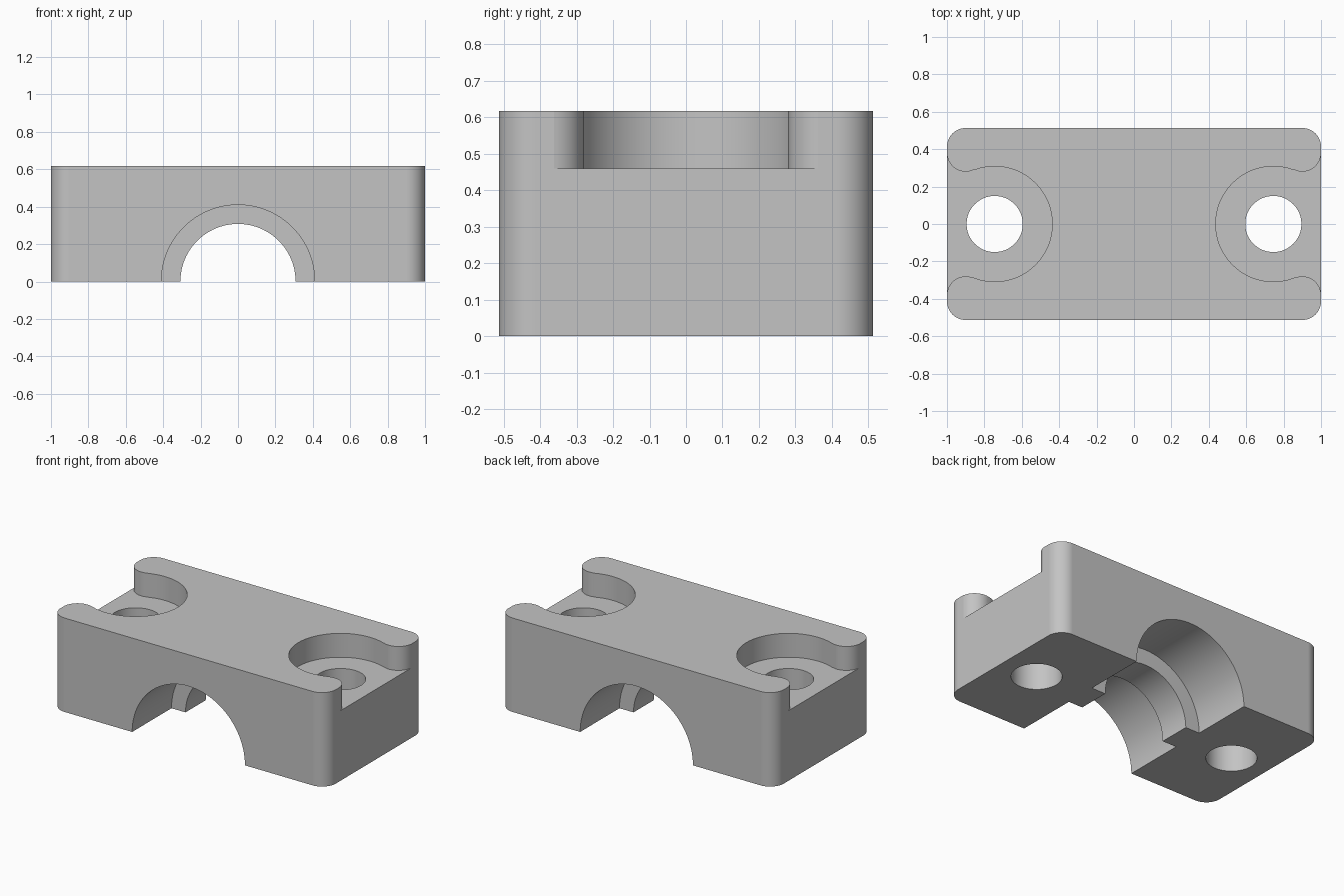
import bpy
import bmesh
from math import atan2, cos, pi, radians, sin
from mathutils import Matrix, Vector

cube = bpy.data.objects.get("Cube")
if cube:
    bpy.data.objects.remove(cube, do_unlink=True)

HALF_X, HALF_Y, HEIGHT = 1.0, 0.513, 0.617
CORNER = 0.1
BOLT_X, BOLT_R = 0.745, 0.15
POCKET_R, POCKET_FLOOR = 0.308, 0.46
POST = Vector((0.9, 0.38))
BORE_R, RIB_R, RIB_HALF = 0.41, 0.308, 0.105

grey = bpy.data.materials.new("plain grey")
grey.use_nodes = True
colour = (0.55, 0.55, 0.55, 1)
grey.diffuse_color = colour
grey.node_tree.nodes["Principled BSDF"].inputs["Base Color"].default_value = colour


def arc(cx, cy, r, start, end, steps):
    return [(cx + r * cos(start + (end - start) * i / steps),
             cy + r * sin(start + (end - start) * i / steps))
            for i in range(steps + 1)]


def circle(cx, cy, r, steps=96):
    return arc(cx, cy, r, 0, 2 * pi, steps)[:-1]


def prism(name, outline, low, high, turn=None):
    """Extrude a flat outline from low to high, then optionally rotate it."""
    bm = bmesh.new()
    face = bm.faces.new([bm.verts.new((x, y, low)) for x, y in outline])
    top = bmesh.ops.extrude_face_region(bm, geom=[face])["geom"]
    bmesh.ops.translate(bm, vec=(0, 0, high - low),
                        verts=[v for v in top if isinstance(v, bmesh.types.BMVert)])
    if turn:
        bm.transform(turn)
    bmesh.ops.recalc_face_normals(bm, faces=bm.faces)
    mesh = bpy.data.meshes.new(name)
    bm.to_mesh(mesh)
    bm.free()
    mesh.materials.append(grey)
    obj = bpy.data.objects.new(name, mesh)
    bpy.context.collection.objects.link(obj)
    return obj


# Block with rounded upright corners
outline = []
for i, (sx, sy) in enumerate([(1, 1), (-1, 1), (-1, -1), (1, -1)]):
    outline += arc(sx * (HALF_X - CORNER), sy * (HALF_Y - CORNER), CORNER,
                   i * pi / 2, (i + 1) * pi / 2, 16)
block = prism("clamp_block", outline, 0, HEIGHT)

# Pocket outline: round seat flowing into the rounded corner posts
tangent = atan2(POST.y, POST.x - BOLT_X)
flare = arc(POST.x, POST.y, CORNER, radians(-10), tangent - pi, 20)
seat = arc(BOLT_X, 0, POCKET_R, tangent, 2 * pi - tangent, 72)
pocket = ([(1.1, flare[0][1])] + flare + seat[1:]
          + [(x, -y) for x, y in reversed(flare)][1:] + [(1.1, -flare[0][1])])

# Cutters for the bolt seats, bolt holes, and stepped bore
cutters = []
for side, label in ((1, "left"), (-1, "right")):
    cutters.append(prism(f"{label}_pocket_cutter", [(side * x, y) for x, y in pocket],
                         POCKET_FLOOR, 1))
    cutters.append(prism(f"{label}_bolt_cutter", circle(side * BOLT_X, 0, BOLT_R), -0.2, 1))
along_y = Matrix.Rotation(pi / 2, 4, "X")
cutters.append(prism("rib_bore_cutter", circle(0, 0, RIB_R), -1, 1, along_y))
for name, low, high in (("front", RIB_HALF, 1), ("back", -1, -RIB_HALF)):
    cutters.append(prism(f"{name}_bore_cutter", circle(0, 0, BORE_R), low, high, along_y))

# Cut the block, then drop the cutters
bpy.ops.object.select_all(action="DESELECT")
block.select_set(True)
bpy.context.view_layer.objects.active = block
for cutter in cutters:
    cutter.hide_render = True
    cut = block.modifiers.new(cutter.name, "BOOLEAN")
    cut.operation = "DIFFERENCE"
    cut.solver = "EXACT"
    cut.object = cutter
    bpy.ops.object.modifier_apply(modifier=cut.name)
    bpy.data.objects.remove(cutter, do_unlink=True)

# Smooth curved walls while large faces stay flat
bpy.ops.object.shade_smooth_by_angle(angle=radians(30))
weighted = block.modifiers.new("flat_face_normals", "WEIGHTED_NORMAL")
weighted.keep_sharp = True
